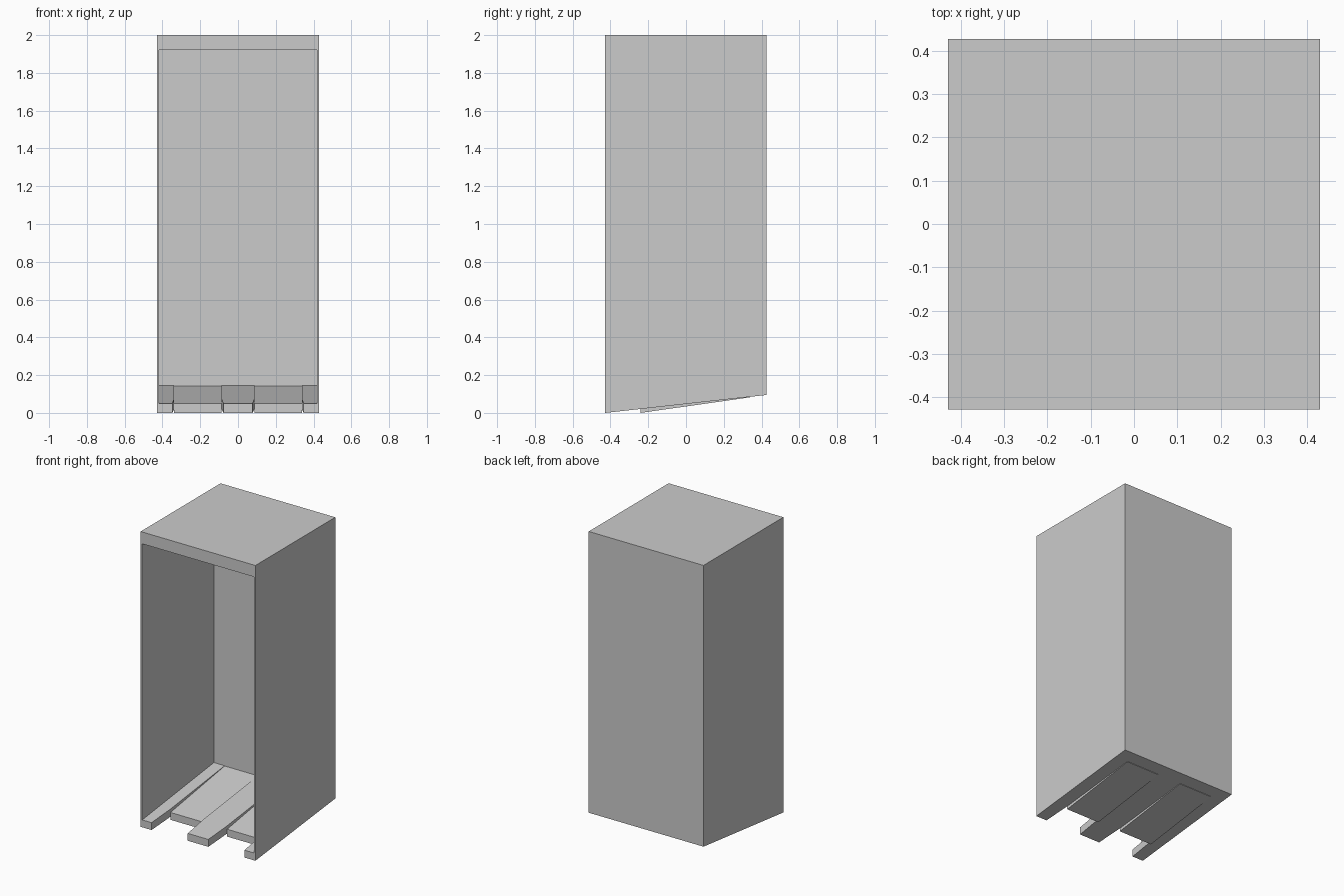
import bpy, bmesh

if "Cube" in bpy.data.objects:
    bpy.data.objects.remove(bpy.data.objects["Cube"])

grey = bpy.data.materials.new("light grey")
grey.use_nodes = True
grey.diffuse_color = (0.6, 0.6, 0.6, 1)
grey.node_tree.nodes["Principled BSDF"].inputs["Base Color"].default_value = (0.6, 0.6, 0.6, 1)

HALF, INNER = 0.43, 0.418            # outer and inner half width
FRONT, BACK, BACK_IN = -0.428, 0.427, 0.34
NOTCH = -0.24                        # front edge of the recessed floor panels
LID, TOP = 1.92, 2.0


def line(y0, z0, y1, z1):
    """Height along a straight slope running front to back."""
    return lambda y: z0 + (z1 - z0) * (y - y0) / (y1 - y0)


def slab(name, outline, bottom, top):
    """Closed prism over a plan outline, with sloping bottom and top."""
    bm = bmesh.new()
    low = [bm.verts.new((x, y, bottom(y))) for x, y in outline]
    high = [bm.verts.new((x, y, top(y))) for x, y in outline]
    bm.faces.new(low[::-1])
    bm.faces.new(high)
    for i in range(len(low)):
        j = (i + 1) % len(low)
        bm.faces.new((low[i], low[j], high[j], high[i]))
    bmesh.ops.recalc_face_normals(bm, faces=bm.faces)
    mesh = bpy.data.meshes.new(name)
    bm.to_mesh(mesh)
    bm.free()
    mesh.materials.append(grey)
    obj = bpy.data.objects.new(name, mesh)
    bpy.context.collection.objects.link(obj)
    return obj


def rect(x0, x1, y0, y1):
    return [(x0, y0), (x1, y0), (x1, y1), (x0, y1)]


base = line(FRONT, 0, BACK, 0.095)
flat_lid = lambda y: LID
flat_top = lambda y: TOP

# Shell: thick lid, thick back wall, thin sides with a sloping foot
slab("lid", rect(-HALF, HALF, FRONT, BACK), flat_lid, flat_top)
slab("back_wall", rect(-INNER, INNER, BACK_IN, BACK), base, flat_lid)
for side, s in (("left", 1), ("right", -1)):
    slab(side + "_wall", rect(s * INNER, s * HALF, FRONT, BACK), base, flat_lid)

# Sloping floor: three long fingers with slightly flared sides
floor_top = line(FRONT, 0.05, BACK_IN, 0.145)
slab("middle_finger",
     [(-0.077, FRONT), (0.077, FRONT), (0.087, NOTCH), (0.087, BACK_IN),
      (-0.087, BACK_IN), (-0.087, NOTCH)], base, floor_top)

# Side fingers and the lower panels set back between them
panel_base = line(NOTCH, 0, BACK, 0.095)
panel_top = line(NOTCH, 0.05, BACK_IN, 0.143)
for side, s in (("left", 1), ("right", -1)):
    slab(side + "_finger",
         [(s * INNER, FRONT), (s * 0.348, FRONT), (s * 0.338, NOTCH),
          (s * 0.338, BACK_IN), (s * INNER, BACK_IN)], base, floor_top)
    slab(side + "_floor_panel", rect(s * 0.087, s * 0.338, NOTCH, BACK_IN),
         panel_base, panel_top)
